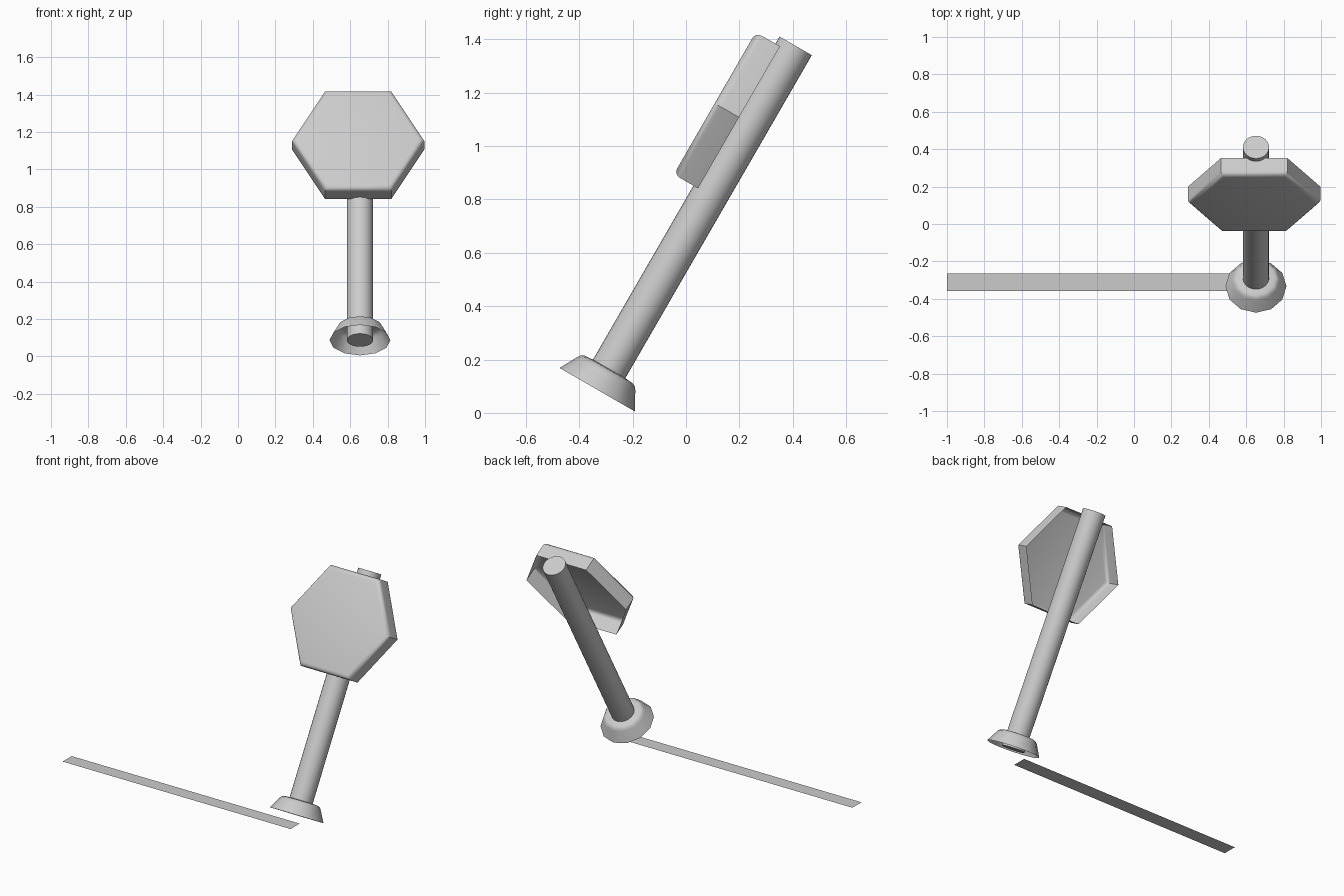
import bpy
import bmesh
from math import cos, sin, pi, radians
from mathutils import Matrix

if "Cube" in bpy.data.objects:
    bpy.data.objects.remove(bpy.data.objects["Cube"])


def finish(name, bm, smooth=True):
    mesh = bpy.data.meshes.new(name)
    bm.to_mesh(mesh)
    bm.free()
    obj = bpy.data.objects.new(name, mesh)
    bpy.context.collection.objects.link(obj)
    if smooth:
        bpy.ops.object.select_all(action='DESELECT')
        obj.select_set(True)
        bpy.context.view_layer.objects.active = obj
        bpy.ops.object.shade_smooth_by_angle(angle=radians(40))
    return obj


def lathe(name, profile, sides, matrix):
    """Revolve (radius, height) points about local z; radius 0 closes the end."""
    bm = bmesh.new()
    rings = [[bm.verts.new((r * cos(2 * pi * i / sides), r * sin(2 * pi * i / sides), z))
              for i in range(sides)] for r, z in profile if r > 0]
    for a, b in zip(rings, rings[1:]):
        for i in range(sides):
            j = (i + 1) % sides
            bm.faces.new((a[i], a[j], b[j], b[i]))
    if profile[0][0] == 0:
        bm.faces.new(rings[0][::-1])
    if profile[-1][0] == 0:
        bm.faces.new(rings[-1])
    obj = finish(name, bm)
    obj.matrix_world = matrix
    return obj


# Leaning frame shared by all sign parts
lean = Matrix.Translation((0.652, -0.333, 0.087)) @ Matrix.Rotation(radians(-30), 4, 'X')

# Round post
lathe("post", [(0, 0), (0.07, 0), (0.07, 1.488), (0, 1.488)], 24, lean)

# Open flared foot with a rounded shoulder
lathe("foot", [(0.163, 0), (0.127, 0.066), (0.119, 0.079), (0.105, 0.087), (0.068, 0.09)],
      12, lean)

# Hexagonal sign: hollow shell, open at the back, rounded front rim
R, D, B = 0.355, 0.105, 0.028
rim = [(R - B + B * cos(t * pi / 8), D - B + B * sin(t * pi / 8)) for t in range(5)]
lathe("sign_panel", [(R, 0)] + rim + [(0, D)], 6,
      lean @ Matrix.Translation((-0.0095, -0.05, 1.15)) @ Matrix.Rotation(radians(90), 4, 'X'))

# Flat strip on the ground
bm = bmesh.new()
bm.faces.new([bm.verts.new((x, y, 0)) for x, y in
              ((-1, -0.357), (0.625, -0.357), (0.625, -0.265), (-1, -0.265))])
finish("ground_strip", bm, smooth=False)
